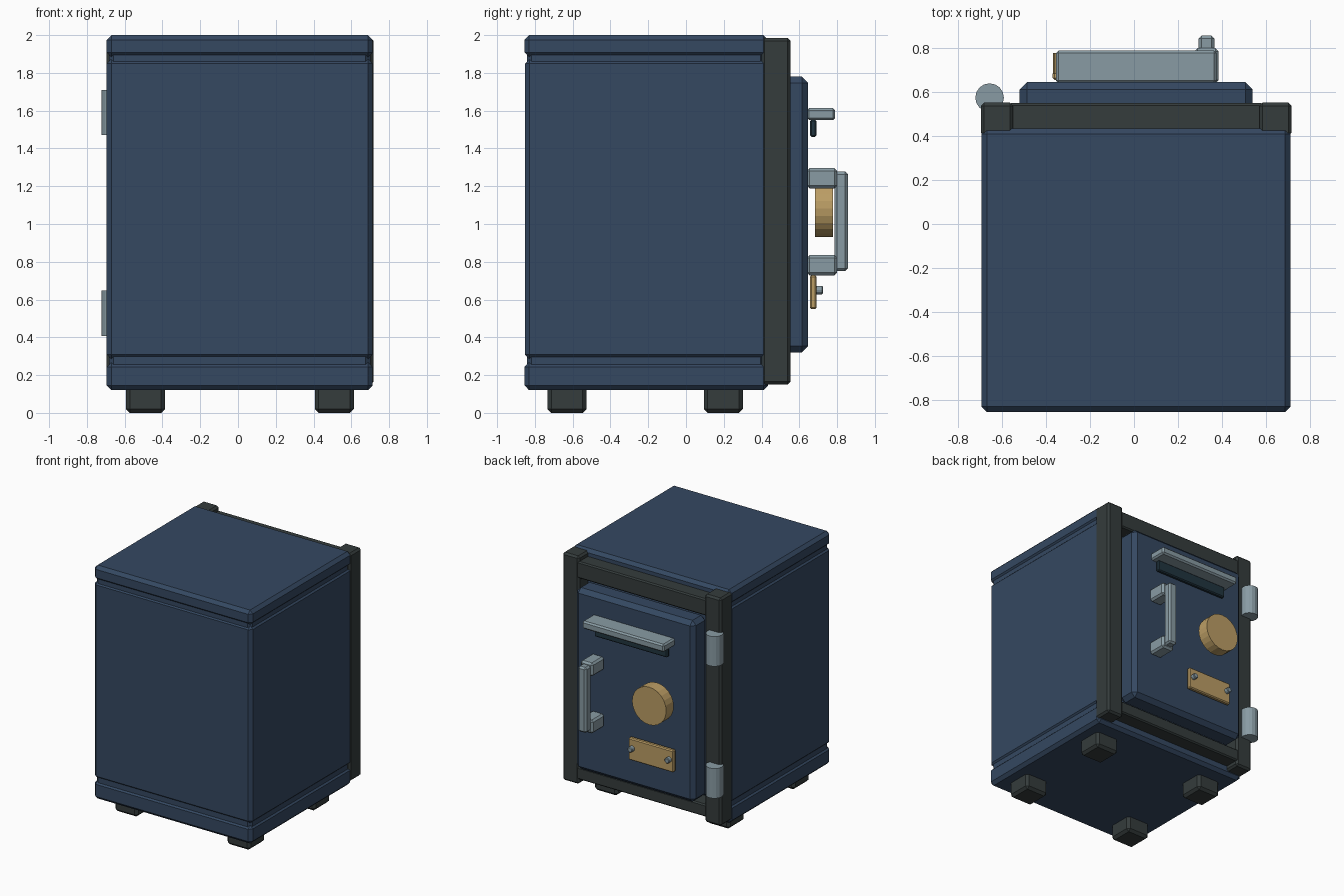
import bpy
import math

if "Cube" in bpy.data.objects:
    bpy.data.objects.remove(bpy.data.objects["Cube"])


def material(name, rgb):
    m = bpy.data.materials.new(name)
    m.diffuse_color = (*rgb, 1)
    m.use_nodes = True
    m.node_tree.nodes["Principled BSDF"].inputs["Base Color"].default_value = m.diffuse_color
    return m


NAVY = material("navy_paint", (0.035, 0.065, 0.12))
DARK = material("dark_iron", (0.035, 0.045, 0.045))
STEEL = material("steel", (0.25, 0.33, 0.37))
BRASS = material("brass", (0.50, 0.34, 0.13))
SLATE = material("dark_slate", (0.015, 0.035, 0.05))


def finish(ob, name, mat, bevel):
    ob.name = name
    ob.data.materials.append(mat)
    if bevel:
        mod = ob.modifiers.new("bevel", 'BEVEL')
        mod.width = bevel
        mod.segments = 1
        mod.limit_method = 'ANGLE'
        mod.angle_limit = math.radians(40)
    return ob


def box(name, x, y, z, mat, bevel=0.0):
    """Chamfered box given (min, max) on each axis."""
    bpy.ops.mesh.primitive_cube_add(size=1, location=[sum(r) / 2 for r in (x, y, z)])
    ob = bpy.context.object
    ob.scale = [r[1] - r[0] for r in (x, y, z)]
    bpy.ops.object.transform_apply(location=False, rotation=False, scale=True)
    return finish(ob, name, mat, bevel)


def cylinder(name, loc, radius, depth, mat, sides, along_y=False, bevel=0.0):
    rot = (math.pi / 2, 0, 0) if along_y else (0, 0, 0)
    bpy.ops.mesh.primitive_cylinder_add(vertices=sides, radius=radius, depth=depth,
                                        location=loc, rotation=rot)
    return finish(bpy.context.object, name, mat, bevel)


CX = 0.01  # centre line of the cabinet

# Cabinet: three painted sections around a slightly inset core
side, depth = (-0.695, 0.713), (-0.855, 0.435)
box("cabinet_core", (-0.683, 0.701), (-0.843, 0.42), (0.15, 1.97), NAVY, 0.025)
box("cabinet_base", side, depth, (0.12, 0.268), NAVY, 0.025)
box("cabinet_middle", side, (-0.853, 0.435), (0.283, 1.874), NAVY, 0.025)
box("cabinet_top", side, depth, (1.883, 2.0), NAVY, 0.025)

# Feet
for sx in (-1, 1):
    for y in (-0.63, 0.198):
        x = CX + sx * 0.5
        box("foot", (x - 0.103, x + 0.103), (y - 0.103, y + 0.103), (0, 0.14), DARK, 0.02)

# Door frame: two posts and two rails
box("frame_post_left", (-0.697, -0.55), (0.40, 0.553), (0.15, 1.985), DARK, 0.015)
box("frame_post_right", (0.57, 0.717), (0.40, 0.553), (0.15, 1.985), DARK, 0.015)
box("frame_rail_top", (-0.57, 0.59), (0.41, 0.55), (1.81, 1.945), DARK, 0.01)
box("frame_rail_bottom", (-0.57, 0.59), (0.41, 0.55), (0.19, 0.29), DARK, 0.01)

# Door slab and hinge barrels
box("door", (-0.52, 0.54), (0.47, 0.646), (0.32, 1.78), NAVY, 0.033)
for z in (0.527, 1.59):
    cylinder("hinge", (-0.657, 0.575, z), 0.065, 0.24, STEEL, 16)

# Deposit slot with its hood
box("slot_hood", (-0.355, 0.375), (0.64, 0.79), (1.55, 1.613), STEEL, 0.012)
box("slot_flap", (-0.315, 0.335), (0.657, 0.69), (1.46, 1.552), SLATE, 0.008)

# Pull handle
for z in (0.782, 1.242):
    box("handle_mount", (0.275, 0.385), (0.64, 0.80), (z - 0.054, z + 0.054), STEEL, 0.015)
box("handle_grip", (0.293, 0.367), (0.785, 0.857), (0.75, 1.277), STEEL, 0.014)

# Dial and plate with two screws
cylinder("dial", (-0.217, 0.731, 1.082), 0.152, 0.096, BRASS, 24, along_y=True)
box("plate", (-0.37, 0.03), (0.656, 0.692), (0.55, 0.728), BRASS, 0.008)
for x in (-0.335, -0.005):
    cylinder("plate_screw", (x, 0.70, 0.65), 0.022, 0.05, STEEL, 12, along_y=True, bevel=0.005)
